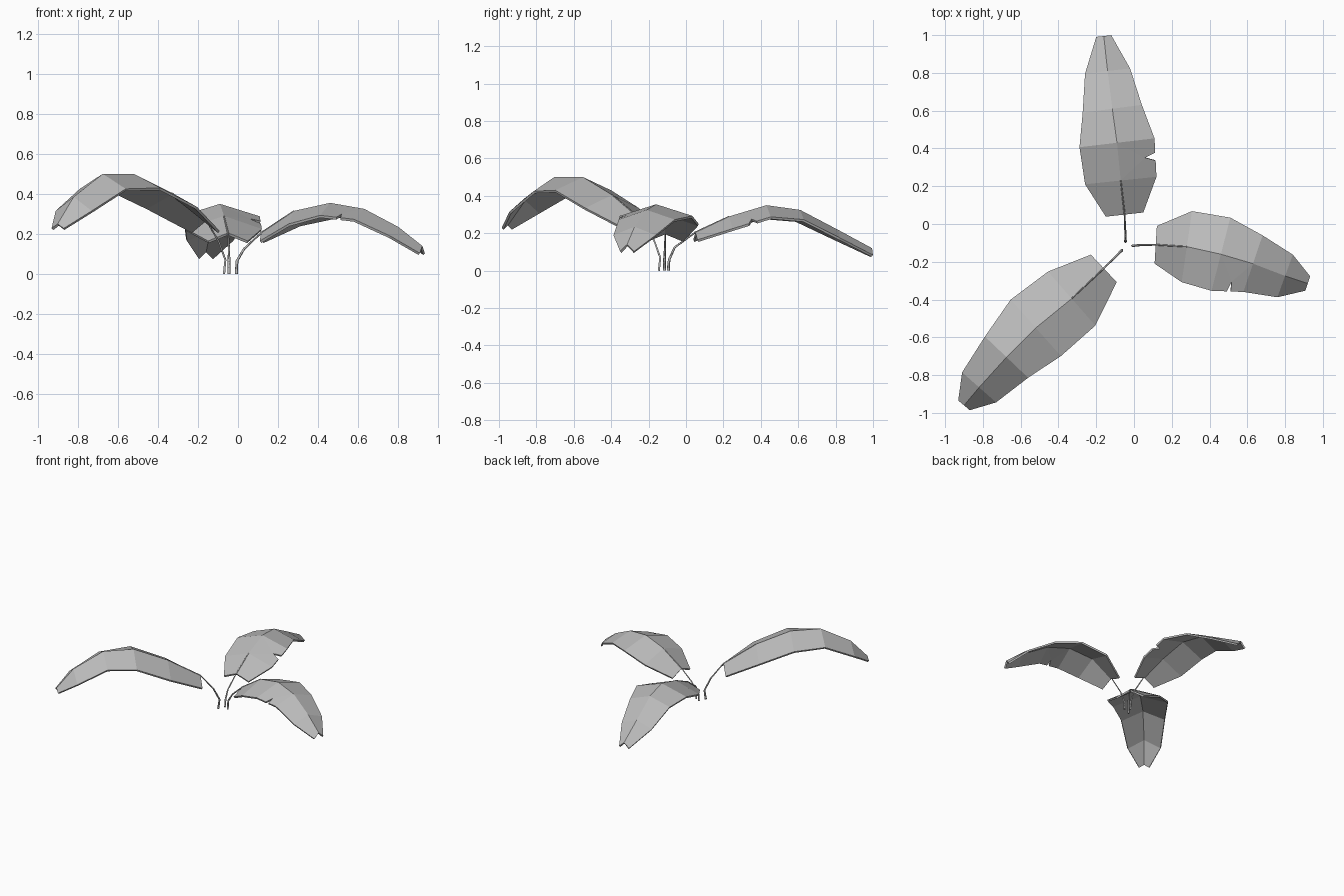
import bpy
import bmesh
from mathutils import Vector

default_cube = bpy.data.objects.get("Cube")
if default_cube:
    bpy.data.objects.remove(default_cube, do_unlink=True)

# One plain grey for everything
grey = bpy.data.materials.new("plain_grey")
grey.use_nodes = True
GREY_COLOUR = (0.5, 0.5, 0.5, 1.0)
grey.diffuse_color = GREY_COLOUR
shader = next(n for n in grey.node_tree.nodes if n.type == 'BSDF_PRINCIPLED')
shader.inputs["Base Color"].default_value = GREY_COLOUR

# Shared blade profile: half width at each station from base to tip
HALF_WIDTHS = (0.10, 0.19, 0.2, 0.158, 0.12, 0.04)


def side_direction(rib, i):
    """Horizontal unit vector to the left of the midrib at station i."""
    along = rib[min(i + 1, len(rib) - 1)] - rib[max(i - 1, 0)]
    return Vector((-along.y, along.x, 0)).normalized()


def make_leaf(name, rib, drops, tear=None):
    """Arched blade folded along its midrib; tear = (bay, start, end, depth)."""
    rib = [Vector(p) for p in rib]
    bm = bmesh.new()
    left, middle, right = [], [], []
    for i, point in enumerate(rib):
        side = side_direction(rib, i) * HALF_WIDTHS[i]
        down = Vector((0, 0, -drops[i]))
        left.append(bm.verts.new(point + side + down))
        middle.append(bm.verts.new(point))
        right.append(bm.verts.new(point - side + down))

    for i in range(len(rib) - 1):
        j = i + 1
        bm.faces.new((left[i], middle[i], middle[j], left[j]))
        if tear and tear[0] == i:
            # Small wedge torn out of the right margin
            bay, start, end, depth = tear
            a, b = right[i].co, right[j].co
            centre = (start + end) / 2
            edge_point = a.lerp(b, centre)
            rib_point = rib[i].lerp(rib[j], centre)
            near = bm.verts.new(a.lerp(b, start))
            far = bm.verts.new(a.lerp(b, end))
            inner = bm.verts.new(edge_point.lerp(rib_point, depth))
            bm.faces.new((middle[i], right[i], near, inner))
            bm.faces.new((middle[i], inner, middle[j]))
            bm.faces.new((inner, far, right[j], middle[j]))
        else:
            bm.faces.new((middle[i], right[i], right[j], middle[j]))

    mesh = bpy.data.meshes.new(name)
    bm.to_mesh(mesh)
    bm.free()
    mesh.materials.append(grey)
    leaf = bpy.data.objects.new(name, mesh)
    bpy.context.collection.objects.link(leaf)
    shell = leaf.modifiers.new("blade_thickness", 'SOLIDIFY')
    shell.thickness = 0.013
    shell.offset = -1
    return leaf


def make_stem(name, points):
    """Thin square-section stalk that tapers into the midrib."""
    curve = bpy.data.curves.new(name, 'CURVE')
    curve.dimensions = '3D'
    curve.bevel_depth = 0.008
    curve.bevel_resolution = 0
    curve.use_fill_caps = True
    spline = curve.splines.new('POLY')
    spline.points.add(len(points) - 1)
    for i, (target, point) in enumerate(zip(spline.points, points)):
        target.co = (*point, 1)
        target.radius = 1 - 0.6 * i / (len(points) - 1)
    curve.materials.append(grey)
    stem = bpy.data.objects.new(name, curve)
    bpy.context.collection.objects.link(stem)
    bpy.ops.object.select_all(action='DESELECT')
    stem.select_set(True)
    bpy.context.view_layer.objects.active = stem
    bpy.ops.object.convert(target='MESH')


# Midribs from base to tip
left_rib = [(0.115, -0.11, 0.205), (0.28, -0.12, 0.315), (0.46, -0.16, 0.355),
            (0.63, -0.21, 0.325), (0.80, -0.275, 0.235), (0.92, -0.315, 0.14)]
back_rib = [(-0.05, 0.05, 0.205), (-0.07, 0.23, 0.29), (-0.09, 0.43, 0.35),
            (-0.115, 0.61, 0.325), (-0.14, 0.81, 0.22), (-0.16, 0.995, 0.12)]
front_rib = [(-0.16, -0.235, 0.27), (-0.33, -0.395, 0.405), (-0.52, -0.55, 0.5),
             (-0.675, -0.705, 0.5), (-0.82, -0.865, 0.385), (-0.9, -0.96, 0.25)]

# How far the margins hang below the midrib
gentle_drop = (0.04, 0.065, 0.062, 0.052, 0.045, 0.036)
steep_drop = (0.055, 0.07, 0.07, 0.075, 0.07, 0.022)

make_leaf("left_leaf", left_rib, gentle_drop, tear=(2, 0.48, 0.6, 0.3))
make_leaf("back_leaf", back_rib, gentle_drop, tear=(1, 0.42, 0.63, 0.28))
make_leaf("front_leaf", front_rib, steep_drop)

# Stalks: rise from the ground, bend outward, then run into the midrib
make_stem("left_stem", [(-0.008, -0.115, 0), (-0.005, -0.115, 0.065),
                        (0.03, -0.112, 0.125), left_rib[0], left_rib[1]])
make_stem("back_stem", [(-0.045, -0.095, 0), (-0.045, -0.09, 0.06),
                        (-0.045, -0.06, 0.125), back_rib[0], back_rib[1]])
make_stem("front_stem", [(-0.07, -0.145, 0), (-0.063, -0.138, 0.07),
                         (-0.095, -0.17, 0.16), front_rib[0], front_rib[1]])
